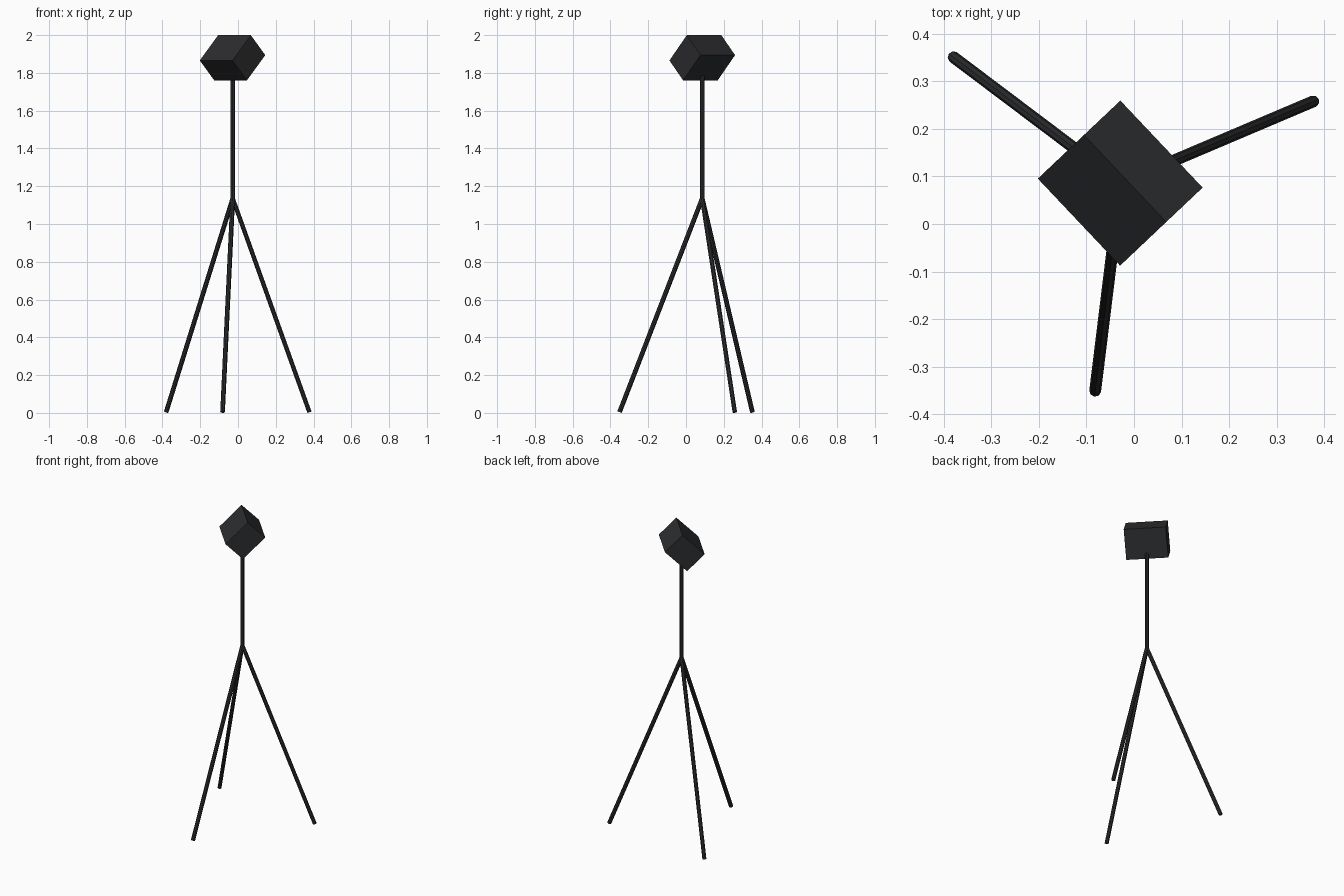
import bpy
from math import cos, sin, radians
from mathutils import Vector, Matrix

if "Cube" in bpy.data.objects:
    bpy.data.objects.remove(bpy.data.objects["Cube"])

dark = bpy.data.materials.new("dark_metal")
dark.diffuse_color = (0.025, 0.026, 0.028, 1)
dark.use_nodes = True
dark.node_tree.nodes["Principled BSDF"].inputs["Base Color"].default_value = dark.diffuse_color

CX, CY, HUB_Z, HEAD_Z = -0.028, 0.086, 1.135, 1.88
R = 0.0125


def rod(name, a, b, radius=R, sides=8):
    """Straight faceted rod between two points."""
    a, b = Vector(a), Vector(b)
    d = b - a
    bpy.ops.mesh.primitive_cylinder_add(vertices=sides, radius=radius,
                                        depth=d.length, location=(a + b) / 2)
    ob = bpy.context.object
    ob.name = name
    ob.rotation_mode = 'QUATERNION'
    ob.rotation_quaternion = d.to_track_quat('Z', 'Y')
    ob.data.materials.append(dark)
    return ob


# Three splayed legs, 120 degrees apart
SPREAD = 0.441
for i in range(3):
    t = radians(23 + 120 * i)
    foot = (CX + SPREAD * cos(t), CY + SPREAD * sin(t), R * 0.36)
    rod(f"leg_{i + 1}", (CX, CY, HUB_Z), foot)

# Upright post, running up into the head
rod("post", (CX, CY, HUB_Z - 0.005), (CX, CY, HEAD_Z))

# Box head, turned and tipped 45 degrees about its long level edge
bpy.ops.mesh.primitive_cube_add(size=1)
head = bpy.context.object
head.name = "box_head"
head.matrix_world = (Matrix.Translation((-0.029, 0.086, HEAD_Z))
                     @ Matrix.Rotation(radians(133.4), 4, 'Z')
                     @ Matrix.Rotation(radians(45), 4, 'X')
                     @ Matrix.Diagonal((0.252, 0.149, 0.189, 1)))
bpy.ops.object.transform_apply(location=False, rotation=False, scale=True)
head.data.materials.append(dark)
